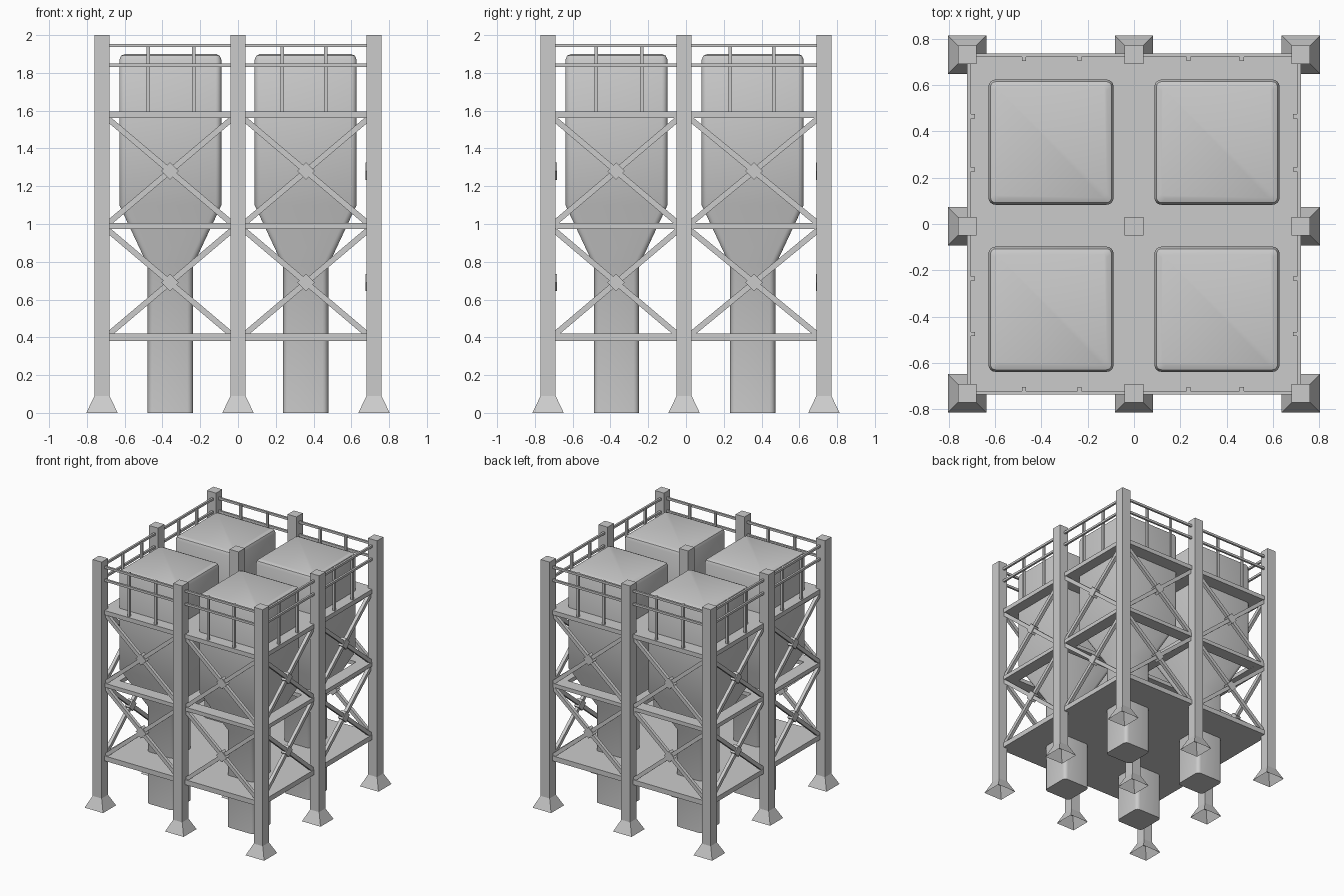
import bpy, bmesh, math
from mathutils import Matrix, Vector

cube = bpy.data.objects.get("Cube")
if cube:
    bpy.data.objects.remove(cube, do_unlink=True)

steel = bpy.data.materials.new("grey_steel")
steel.use_nodes = True
GREY = (0.6, 0.6, 0.6, 1)
steel.diffuse_color = GREY
steel.node_tree.nodes["Principled BSDF"].inputs["Base Color"].default_value = GREY

COLS_X = (-0.72, 0.0, 0.72)
COLS_Y = (-0.73, -0.01, 0.73)


def finish(name, bm, smooth=False):
    bmesh.ops.recalc_face_normals(bm, faces=bm.faces)
    mesh = bpy.data.meshes.new(name)
    bm.to_mesh(mesh)
    bm.free()
    mesh.materials.append(steel)
    obj = bpy.data.objects.new(name, mesh)
    bpy.context.collection.objects.link(obj)
    if smooth:
        bpy.ops.object.select_all(action='DESELECT')
        obj.select_set(True)
        bpy.context.view_layer.objects.active = obj
        bpy.ops.object.shade_smooth_by_angle(angle=math.radians(35))
    return obj


def box(bm, centre, size, rot=None):
    m = Matrix.Translation(centre)
    if rot:
        m = m @ rot
    bmesh.ops.create_cube(bm, size=1, matrix=m @ Matrix.Diagonal((*size, 1)))


def bar(bm, a, b, normal, width, depth):
    """Box from a to b whose depth runs along normal."""
    a, b, n = Vector(a), Vector(b), Vector(normal)
    d = (b - a).normalized()
    rot = Matrix((n, d.cross(n), d)).transposed().to_4x4()
    box(bm, (a + b) / 2, (depth, width, (b - a).length), rot)


def rounded_square(half, radius, steps=4):
    pts = []
    for q in range(4):
        base = q * math.pi / 2
        centre = Matrix.Rotation(base, 2) @ Vector((half - radius, half - radius))
        for i in range(steps + 1):
            t = base + i / steps * math.pi / 2
            pts.append(centre + radius * Vector((math.cos(t), math.sin(t))))
    return pts


# Columns
bm = bmesh.new()
for x in COLS_X:
    for y in COLS_Y:
        box(bm, (x, y, 1.045), (0.08, 0.08, 1.91))
finish("columns", bm)

# Flared feet, open underneath
bm = bmesh.new()
for x in COLS_X:
    for y in COLS_Y:
        res = bmesh.ops.create_cone(
            bm, segments=4, radius1=0.083 * math.sqrt(2), radius2=0.04 * math.sqrt(2),
            depth=0.09, cap_ends=False,
            matrix=Matrix.Translation((x, y, 0.045)) @ Matrix.Rotation(math.pi / 4, 4, 'Z'))
finish("column_feet", bm)

# Hoppers: rounded tank, funnel and outlet pipe
PROFILE = [(0.12, 0.0), (0.12, 0.78), (0.27, 1.10), (0.27, 1.87), (0.261, 1.891), (0.24, 1.90)]
for row, y in (("front", -0.368), ("back", 0.353)):
    for side, x in (("right", -0.358), ("left", 0.358)):
        bm = bmesh.new()
        rings = []
        for half, z in PROFILE:
            r = 0.03 - max(0, z - 1.87) * 0.4
            rings.append([bm.verts.new((x + p.x, y + p.y, z)) for p in rounded_square(half, r)])
        for low, high in zip(rings, rings[1:]):
            for i in range(len(low)):
                j = (i + 1) % len(low)
                bm.faces.new((low[i], low[j], high[j], high[i]))
        bm.faces.new(rings[0])
        bm.faces.new(rings[-1])
        finish(f"hopper_{row}_{side}", bm, smooth=True)

# Upper deck and lower platform
for name, z, t in (("upper_deck", 1.578, 0.035), ("lower_platform", 0.4, 0.04)):
    bm = bmesh.new()
    box(bm, (0, 0, z), (1.43, 1.465, t))
    finish(name, bm)

# Middle beam frame
bm = bmesh.new()
for x in (-0.665, 0, 0.665):
    box(bm, (x, 0, 0.99), (0.1, 1.46, 0.032))
for y in (-0.68, -0.01, 0.68):
    box(bm, (0, y, 0.99), (1.43, 0.1, 0.031))
finish("middle_beams", bm)

# The four outer walls: origin, running direction, column stops
WALLS = (
    ("front", (0, -1, 0), -0.705, COLS_X),
    ("back", (0, 1, 0), 0.71, COLS_X),
    ("right", (-1, 0, 0), -0.7, COLS_Y),
    ("left", (1, 0, 0), 0.695, COLS_Y),
)
for name, normal, plane, stops in WALLS:
    along_x = normal[0] == 0
    sign = sum(normal)

    def at(s, off, z):
        p = plane + off * sign
        return (s, p, z) if along_x else (p, s, z)

    # Cross braces with diamond joint plates
    bm = bmesh.new()
    for s0, s1 in zip(stops, stops[1:]):
        a, b = s0 + 0.035, s1 - 0.035
        for z0, z1 in ((0.415, 0.965), (1.005, 1.555)):
            bar(bm, at(a, 0, z0), at(b, 0, z1), normal, 0.03, 0.026)
            bar(bm, at(a, 0.002, z1), at(b, 0.002, z0), normal, 0.03, 0.026)
            mid, zc = (a + b) / 2, (z0 + z1) / 2
            bar(bm, at(mid - 0.023, 0, zc - 0.023), at(mid + 0.023, 0, zc + 0.023),
                normal, 0.065, 0.042)
    finish(f"{name}_cross_braces", bm)

    # Guard rail
    bm = bmesh.new()
    end = stops[-1]
    rail = 0.712 if not along_x else 0.728
    post = rail - 0.016

    def rail_at(s, dist, z):
        return (s, dist * sign, z) if along_x else (dist * sign, s, z)

    for z in (1.84, 1.945):
        bar(bm, rail_at(-end, rail, z), rail_at(end, rail, z), normal, 0.018, 0.016)
    for s in (-0.475, -0.235, 0.235, 0.465):
        bar(bm, rail_at(s, post, 1.59), rail_at(s, post, 1.95), normal, 0.018, 0.018)
    finish(f"{name}_guard_rail", bm)
